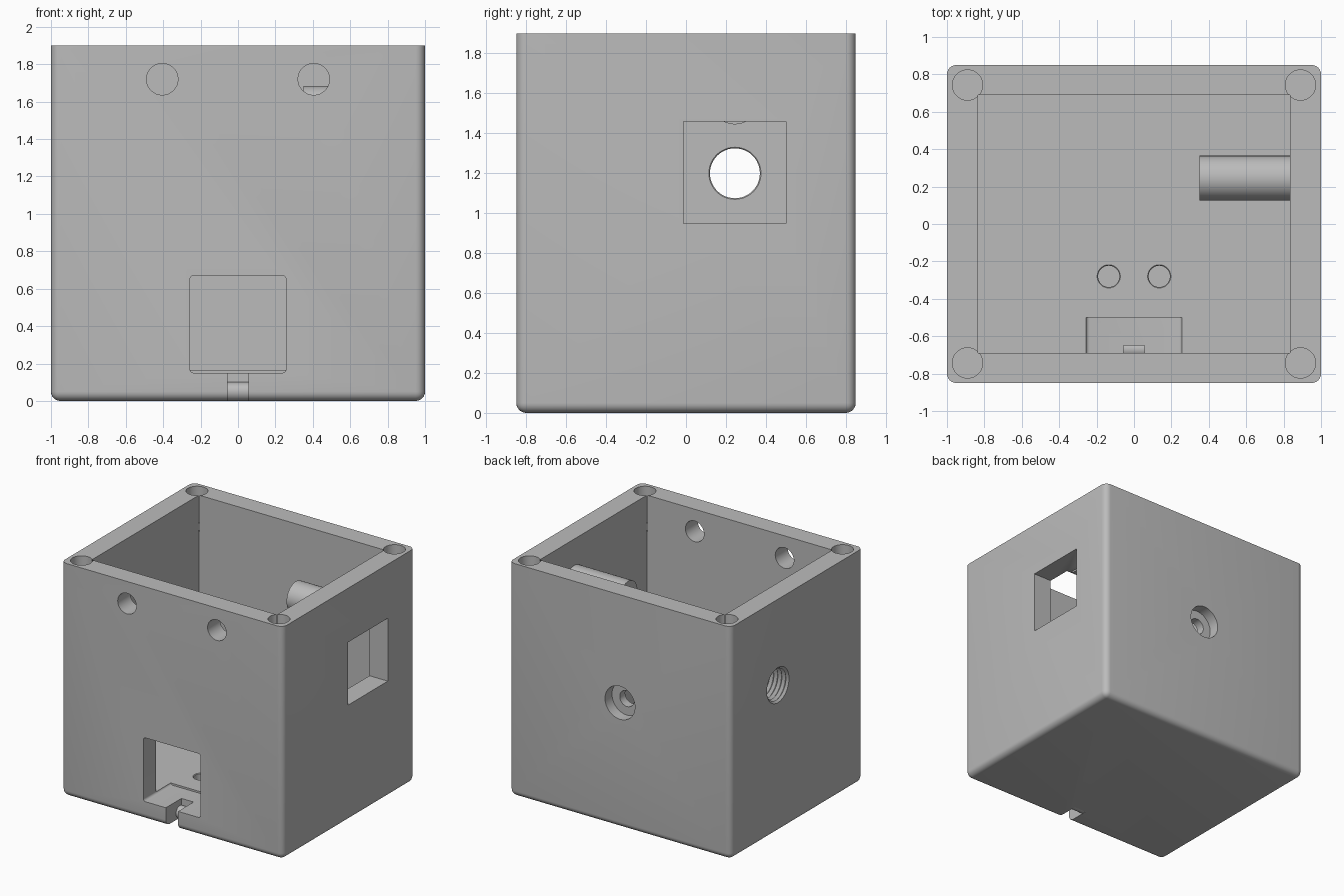
import bpy, bmesh, math
from mathutils import Matrix, Vector

if "Cube" in bpy.data.objects:
    bpy.data.objects.remove(bpy.data.objects["Cube"])

grey = bpy.data.materials.new("grey plastic")
grey.diffuse_color = (0.5, 0.5, 0.5, 1)
grey.use_nodes = True
grey.node_tree.nodes["Principled BSDF"].inputs["Base Color"].default_value = grey.diffuse_color

TOP, FLOOR = 1.9, 0.165
AXES = {"x": Matrix.Rotation(math.pi / 2, 4, "Y"),
        "y": Matrix.Rotation(-math.pi / 2, 4, "X"),
        "z": Matrix.Identity(4)}


def finish(bm, name):
    bmesh.ops.recalc_face_normals(bm, faces=bm.faces)
    me = bpy.data.meshes.new(name)
    bm.to_mesh(me)
    bm.free()
    me.materials.append(grey)
    ob = bpy.data.objects.new(name, me)
    bpy.context.collection.objects.link(ob)
    return ob


def box(name, lo, hi, radius=0, pick=None, segments=6):
    """Box between two corners, with the edges chosen by pick rounded."""
    lo, hi = Vector(lo), Vector(hi)
    bm = bmesh.new()
    bmesh.ops.create_cube(bm, size=1)
    for v in bm.verts:
        v.co = Vector([(lo[i] + hi[i]) / 2 + v.co[i] * (hi[i] - lo[i]) for i in range(3)])
    if radius:
        edges = [e for e in bm.edges if pick(e.verts[0].co, e.verts[1].co)]
        bmesh.ops.bevel(bm, geom=edges, offset=radius, segments=segments,
                        profile=0.5, affect="EDGES")
    return finish(bm, name)


def turned(name, axis, start, profile, n=48):
    """Closed solid from (distance, radius) steps along an axis."""
    bm = bmesh.new()
    m = Matrix.Translation(start) @ AXES[axis]
    rings = [[bm.verts.new(m @ Vector((r * math.cos(2 * math.pi * i / n),
                                       r * math.sin(2 * math.pi * i / n), d)))
              for i in range(n)] for d, r in profile]
    for a, b in zip(rings, rings[1:]):
        for i in range(n):
            j = (i + 1) % n
            bm.faces.new((a[i], a[j], b[j], b[i]))
    bm.faces.new(rings[0])
    bm.faces.new(rings[-1])
    return finish(bm, name)


def rod(name, axis, start, length, r):
    return turned(name, axis, start, [(0, r), (length, r)])


def boolean(target, other, operation="DIFFERENCE"):
    mod = target.modifiers.new("cut", "BOOLEAN")
    mod.operation, mod.solver, mod.object = operation, "EXACT", other
    bpy.context.view_layer.objects.active = target
    bpy.ops.object.modifier_apply(modifier=mod.name)
    bpy.data.objects.remove(other)


# open-topped housing with rounded uprights and bottom edges
housing = box("housing", (-1, -0.85, 0), (1, 0.85, TOP), 0.05,
              lambda a, b: abs(a.z - b.z) > 1 or a.z + b.z < 0.1)
boolean(housing, box("cavity", (-0.835, -0.69, FLOOR), (0.835, 0.69, 2.2)))

# inner boss on the right wall
boolean(housing, rod("boss", "x", (0.35, 0.245, 1.565), 0.52, 0.12), "UNION")

# square window in the right wall
boolean(housing, box("side_window", (0.8, -0.012, 0.948), (1.2, 0.5, 1.46)))

# front connector opening, sunk slightly into the floor
boolean(housing, box("front_opening", (-0.257, -1, 0.15), (0.257, -0.5, 0.67), 0.02,
                     lambda a, b: abs(a.y - b.y) > 0.2, 4))

# cable notch below the opening, with a rounded lower lip
boolean(housing, box("notch", (-0.055, -1, -0.1), (0.055, -0.65, 0.2)))
boolean(housing, rod("notch_lip", "x", (-0.06, -0.67, 0.05), 0.12, 0.05), "UNION")

# threaded hole in the left wall
thread = [(0, 0.125)]
for k in range(6):
    thread += [(0.1 + k * 0.036, 0.125), (0.118 + k * 0.036, 0.145)]
thread += [(0.32, 0.125), (0.4, 0.125)]
boolean(housing, turned("thread", "x", (-1.12, 0.245, 1.2), thread))

# counterbored hole in the back wall
boolean(housing, turned("counterbore", "y", (0, 0.6, 1.02),
                        [(0, 0.065), (0.16, 0.065), (0.16, 0.135), (0.4, 0.135)]))

for s in (-1, 1):
    # upper front holes
    boolean(housing, rod("front_hole", "y", (s * 0.405, -1, 1.72), 0.4, 0.084))
    # blind floor holes with a small chamfer
    boolean(housing, turned("floor_hole", "z", (s * 0.135, -0.28, 0.06),
                            [(0, 0.057), (0.1, 0.057), (0.105, 0.062), (0.2, 0.062)]))
    # corner insert holes in the rim
    for t in (-1, 1):
        boolean(housing, rod("corner_hole", "z", (s * 0.89, t * 0.743, TOP - 0.3), 0.5, 0.081))

bpy.ops.object.select_all(action="DESELECT")
housing.select_set(True)
bpy.context.view_layer.objects.active = housing
bpy.ops.object.shade_smooth_by_angle(angle=math.radians(30))
